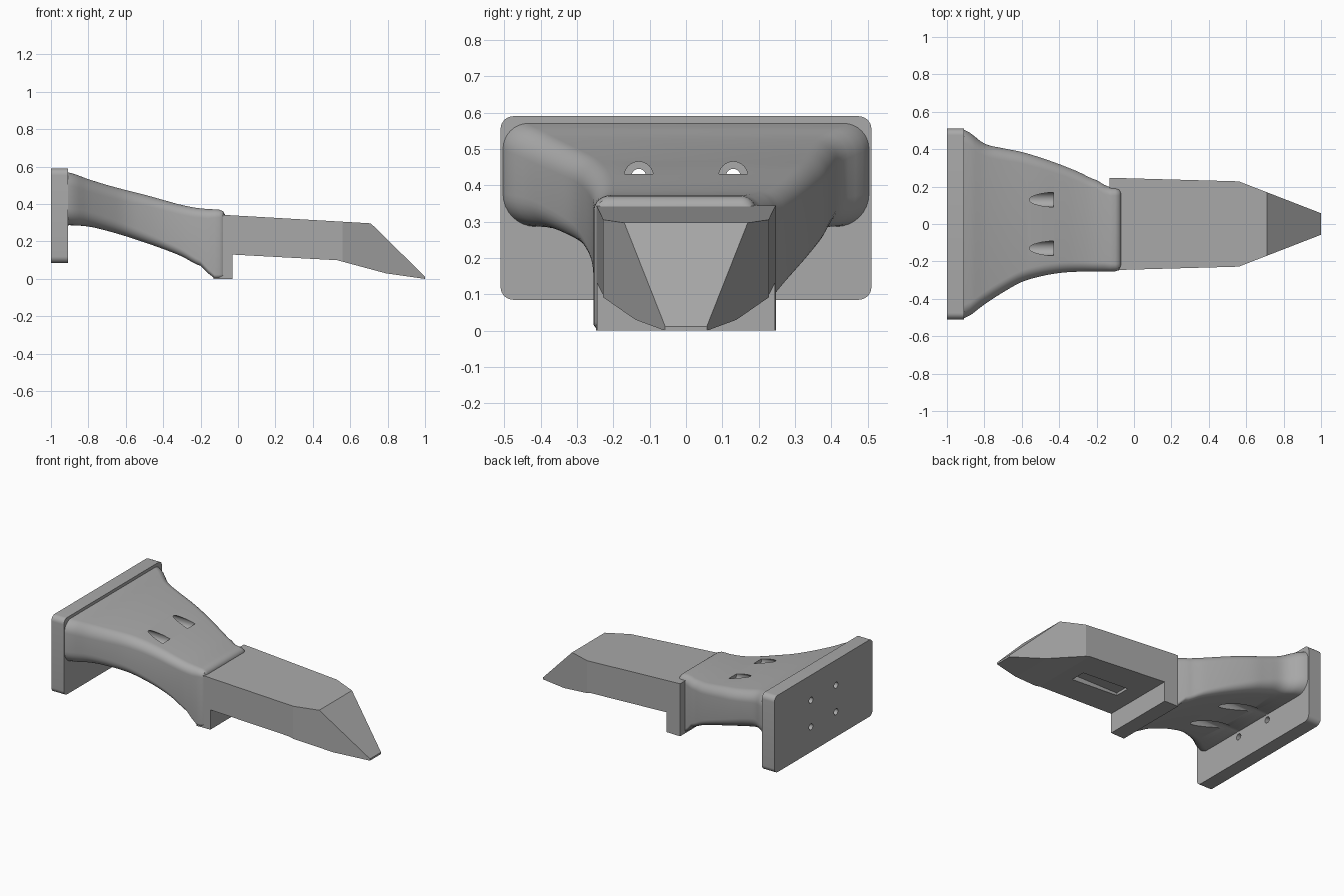
import bpy
import bmesh
from math import cos, sin, pi, radians

cube = bpy.data.objects.get("Cube")
if cube:
    bpy.data.objects.remove(cube, do_unlink=True)

GREY = (0.4, 0.4, 0.4, 1)
steel = bpy.data.materials.new("plain grey steel")
steel.use_nodes = True
steel.diffuse_color = GREY
steel.node_tree.nodes["Principled BSDF"].inputs["Base Color"].default_value = GREY


def loft(name, rings):
    """Skin equal-length closed rings and cap both ends."""
    bm = bmesh.new()
    loops = [[bm.verts.new(p) for p in ring] for ring in rings]
    n = len(loops[0])
    for a, b in zip(loops, loops[1:]):
        for i in range(n):
            j = (i + 1) % n
            bm.faces.new((a[i], a[j], b[j], b[i]))
    bm.faces.new(loops[0][::-1])
    bm.faces.new(loops[-1])
    bmesh.ops.recalc_face_normals(bm, faces=bm.faces)
    mesh = bpy.data.meshes.new(name)
    bm.to_mesh(mesh)
    bm.free()
    mesh.materials.append(steel)
    obj = bpy.data.objects.new(name, mesh)
    bpy.context.collection.objects.link(obj)
    return obj


def rounded(x, y0, y1, z0, z1, rt, rb, steps=8):
    """Rounded rectangle across x, with separate top and bottom radii."""
    ring = []
    corners = ((y1 - rt, z1 - rt, rt, 0), (y0 + rt, z1 - rt, rt, 1),
               (y0 + rb, z0 + rb, rb, 2), (y1 - rb, z0 + rb, rb, 3))
    for cy, cz, r, quarter in corners:
        for k in range(steps + 1):
            a = (quarter + k / steps) * pi / 2
            ring.append((x, cy + r * cos(a), cz + r * sin(a)))
    return ring


def cylinder_x(x0, x1, y, z, r):
    def ring(x):
        return [(x, y + r * cos(2 * pi * k / 32), z + r * sin(2 * pi * k / 32)) for k in range(32)]
    return loft("cutter", [ring(x0), ring(x1)])


def boolean(obj, cutter, operation="DIFFERENCE"):
    mod = obj.modifiers.new("cut", "BOOLEAN")
    mod.operation = operation
    mod.solver = "EXACT"
    mod.object = cutter
    bpy.context.view_layer.objects.active = obj
    bpy.ops.object.modifier_apply(modifier=mod.name)
    bpy.data.objects.remove(cutter, do_unlink=True)


def smooth(obj, angle=35):
    bpy.ops.object.select_all(action="DESELECT")
    obj.select_set(True)
    bpy.context.view_layer.objects.active = obj
    bpy.ops.object.shade_smooth_by_angle(angle=radians(angle))


def curve(keys, x):
    """Smooth interpolation through evenly spaced keys from x = -0.9 to -0.2."""
    t = min(max((x + 0.9) / 0.1, 0), len(keys) - 1.001)
    i = int(t)
    t -= i
    p0, p1, p2 = keys[max(i - 1, 0)], keys[i], keys[i + 1]
    p3 = keys[min(i + 2, len(keys) - 1)]
    return p1 + 0.5 * t * (p2 - p0 + t * (2 * p0 - 5 * p1 + 4 * p2 - p3
                                          + t * (3 * (p1 - p2) + p3 - p0)))


# Mounting plate
plate = loft("mounting_plate", [rounded(x, -0.51, 0.51, 0.085, 0.59, 0.035, 0.035)
                                for x in (-1, -0.91)])

# Flared neck, swept from the plate to the blade
RIGHT = (-0.5, -0.43, -0.365, -0.31, -0.28, -0.262, -0.255, -0.255)
LEFT = (0.5, 0.43, 0.405, 0.385, 0.355, 0.32, 0.28, 0.235)
LOW = (0.287, 0.28, 0.257, 0.228, 0.195, 0.16, 0.12, 0.07)
HIGH = (0.567, 0.533, 0.502, 0.475, 0.45, 0.422, 0.395, 0.377)
rings = [rounded(-0.915, -0.505, 0.505, 0.286, 0.572, 0.07, 0.09)]
for k in range(29):
    x = -0.9 + 0.7 * k / 28
    rings.append(rounded(x, *[curve(c, x) for c in (RIGHT, LEFT, LOW, HIGH)],
                         0.07 - 0.02 * k / 28, 0.09 - 0.06 * k / 28))
rings += [rounded(-0.16, -0.255, 0.21, 0.03, 0.373, 0.05, 0.025),
          rounded(-0.125, -0.255, 0.195, 0.003, 0.372, 0.045, 0.02),
          rounded(-0.1, -0.253, 0.192, 0.003, 0.37, 0.04, 0.02),
          rounded(-0.08, -0.247, 0.187, 0.006, 0.362, 0.035, 0.02),
          rounded(-0.07, -0.235, 0.18, 0.01, 0.345, 0.03, 0.02)]
neck = loft("flared_neck", rings)

# Bolt holes through the plate, with wider access channels in the neck
for y in (-0.13, 0.13):
    for z, start, end in ((0.425, -0.85, -0.43), (0.25, -0.909, -0.5)):
        boolean(plate, cylinder_x(-1.1, -0.8, y, z, 0.02))
        boolean(neck, cylinder_x(-1.1, start + 0.05, y, z, 0.02))
        boolean(neck, cylinder_x(start, end, y, z, 0.04))

# Blade: side profile trimmed by its plan outline
side = [(-0.13, 0), (-0.03, 0), (-0.03, 0.13), (0.53, 0.1), (0.79, 0.03),
        (1, 0), (1, 0.012), (0.71, 0.297), (-0.07, 0.342), (-0.13, 0.345)]
blade = loft("chisel_blade", [[(x, y, z) for x, z in side] for y in (-0.4, 0.4)])
half = [(-0.2, 0.249), (0.56, 0.228), (1.05, 0.038)]
plan = half + [(x, -y) for x, y in reversed(half)]
boolean(blade, loft("cutter", [[(x, y, z) for x, y in plan] for z in (-0.2, 0.6)]), "INTERSECT")

# Shallow slot under the blade
slot = [(0.09, -0.05), (0.43, -0.05), (0.43, 0.05), (0.09, 0.05)]
boolean(blade, loft("cutter", [[(x, y, z) for x, y in slot] for z in (0.05, 0.14)]))

smooth(plate)
smooth(neck, 40)
smooth(blade, 5)
